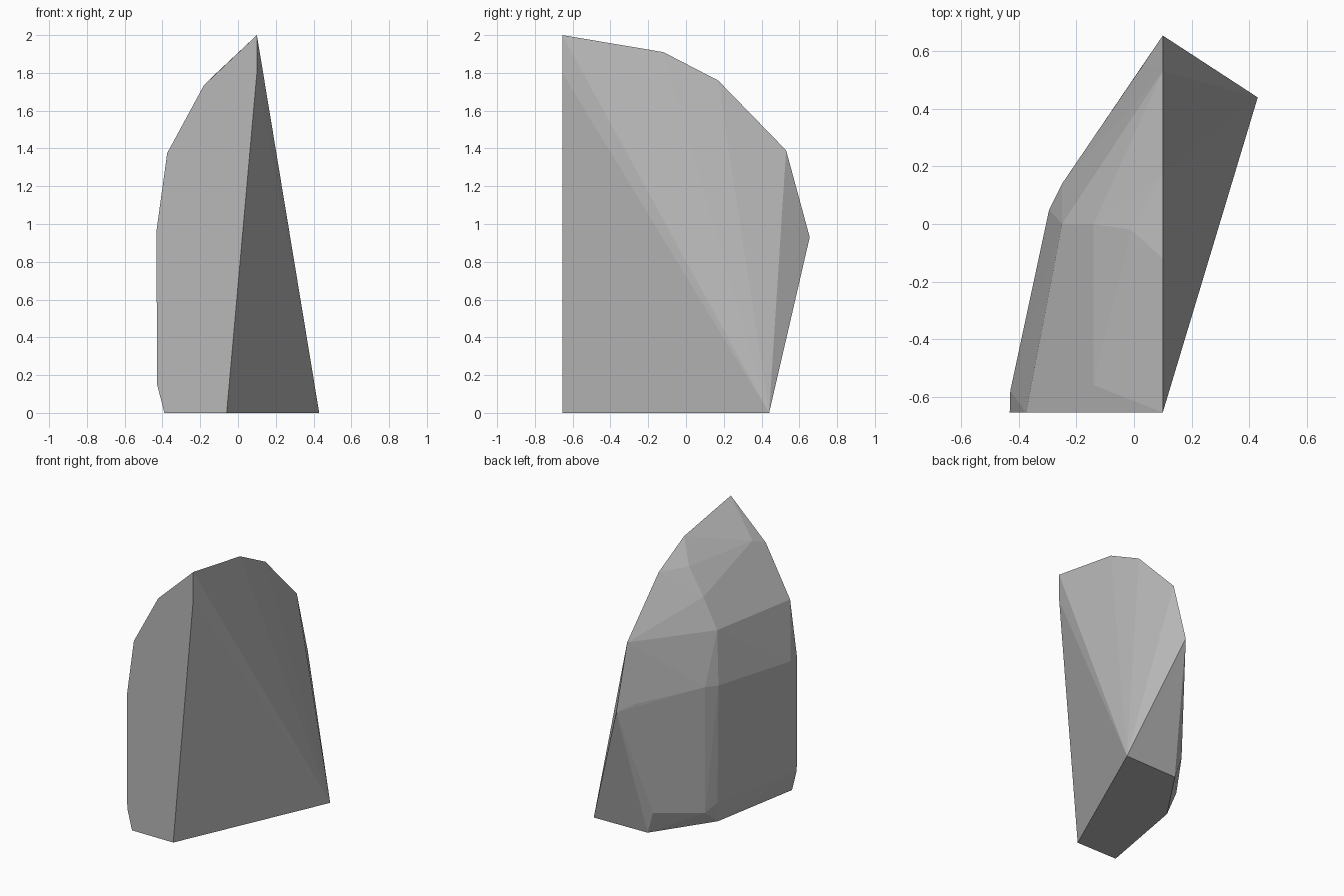
import bpy
import bmesh
import math

cube = bpy.data.objects.get("Cube")
if cube:
    bpy.data.objects.remove(cube, do_unlink=True)

RIDGE_X = 0.1      # plane of the rounded ridge
FRONT_Y = -0.655   # plane of the sheared front


def stone_material(name, value):
    material = bpy.data.materials.new(name)
    material.use_nodes = True
    colour = (value, value, value, 1)
    material.diffuse_color = colour
    shader = next(n for n in material.node_tree.nodes if n.type == 'BSDF_PRINCIPLED')
    shader.inputs["Base Color"].default_value = colour
    return material


# Ridge profile (y, z), from the peak down the back
ridge = [(FRONT_Y, 2), (-.12, 1.91), (.17, 1.76), (.53, 1.39), (.655, .93)]

# Sheared front outline (x, z), clockwise from the foot
front = [(-.06, 0), (RIDGE_X, 1.8), (-.18, 1.735), (-.375, 1.375),
         (-.432, .96), (-.428, .15), (-.39, 0)]

# Footprint corners behind the front (x, y)
footprint = [(.43, .44), (.006, .43), (-.27, .02)]

# Chipped corners of the rounded side: lower ledge, waist, shoulder
lower_ledge = [(-.044, .44, .16), (-.25, .14, .1), (-.287, .05, .15)]
waist = [(.03, .55, .967), (-.25, .14, 1.01), (-.295, .05, 1), (-.43, -.58, .97)]
shoulder = [(-.25, 0, 1.37), (-.14, 0, 1.58), (-.01, -.02, 1.76), (-.14, -.56, 1.775)]

points = [(RIDGE_X, y, z) for y, z in ridge]
points += [(x, FRONT_Y, z) for x, z in front]
points += [(x, y, 0) for x, y in footprint]
points += lower_ledge + waist + shoulder

# Faceted rock: wrap the corners in a convex skin
bm = bmesh.new()
for point in points:
    bm.verts.new(point)
result = bmesh.ops.convex_hull(bm, input=bm.verts[:])
loose = [v for v in bm.verts if not v.link_faces]
bmesh.ops.delete(bm, geom=loose, context='VERTS')
bmesh.ops.dissolve_limit(bm, angle_limit=math.radians(1),
                         verts=bm.verts[:], edges=bm.edges[:])
bmesh.ops.recalc_face_normals(bm, faces=bm.faces[:])

mesh = bpy.data.meshes.new("rock_shard")
bm.to_mesh(mesh)
bm.free()
mesh.materials.append(stone_material("stone grey", .48))
rock = bpy.data.objects.new("rock_shard", mesh)
bpy.context.collection.objects.link(rock)
